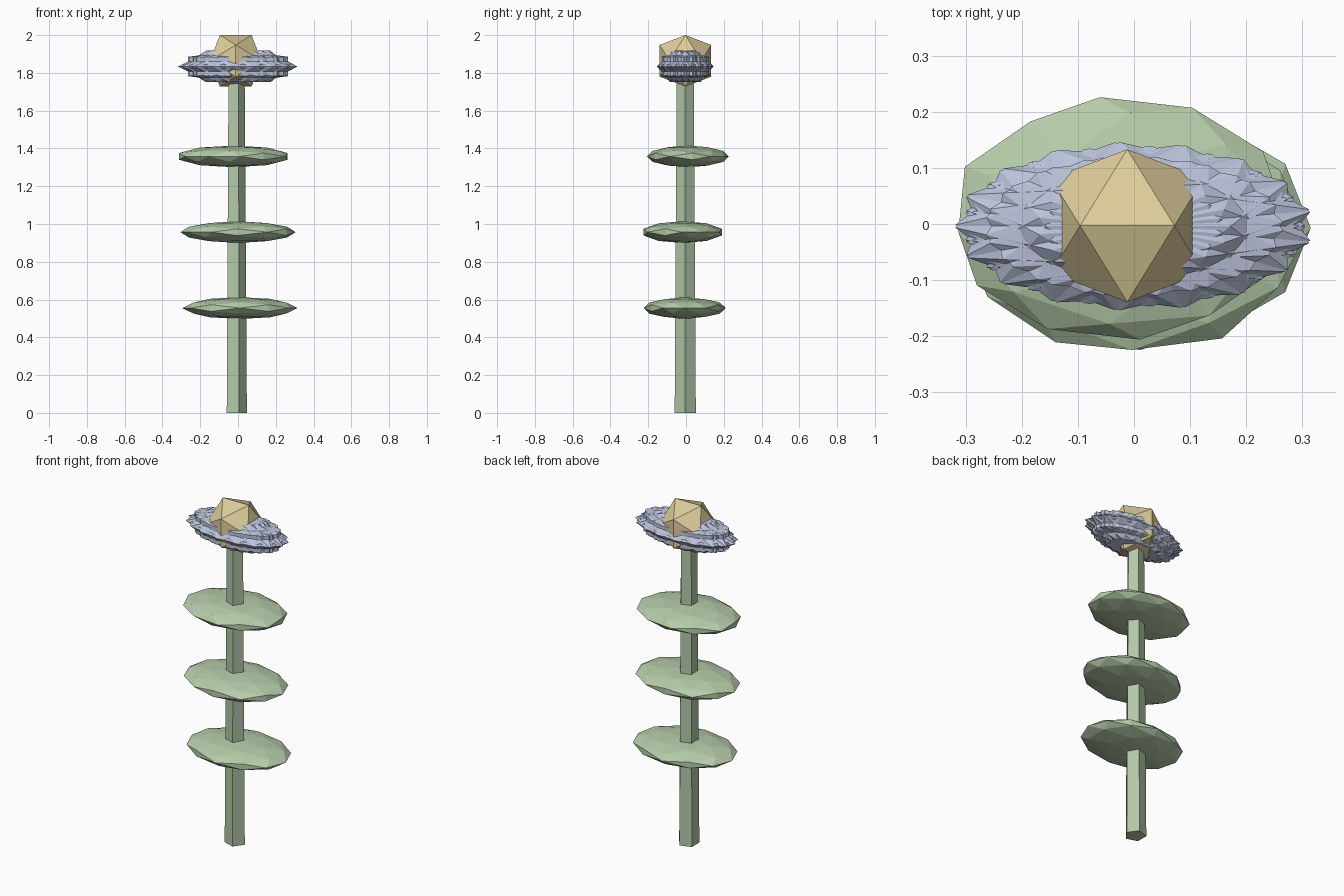
import bpy, bmesh, math
from mathutils import Matrix, Vector

if "Cube" in bpy.data.objects:
    bpy.data.objects.remove(bpy.data.objects["Cube"])

CX, CY = -0.012, -0.004   # stem axis


def material(name, rgb):
    m = bpy.data.materials.new(name)
    m.diffuse_color = (*rgb, 1)
    m.use_nodes = True
    m.node_tree.nodes["Principled BSDF"].inputs["Base Color"].default_value = m.diffuse_color
    return m


def finish(bm, name, mat):
    bmesh.ops.recalc_face_normals(bm, faces=bm.faces[:])
    me = bpy.data.meshes.new(name)
    bm.to_mesh(me)
    bm.free()
    me.materials.append(mat)
    ob = bpy.data.objects.new(name, me)
    bpy.context.collection.objects.link(ob)
    return ob


def ico(name, mat, centre, radii, turn=0, divide=False):
    """Icosahedron with an edge on top, turned about z, then stretched."""
    p = (1 + 5 ** 0.5) / 2
    bm = bmesh.new()
    for s in (-1, 1):
        for t in (-p, p):
            for co in ((s, 0, t), (0, t, s), (t, s, 0)):
                bm.verts.new(Vector(co).normalized())
    bmesh.ops.convex_hull(bm, input=bm.verts[:])
    if divide:
        bmesh.ops.subdivide_edges(bm, edges=bm.edges[:], cuts=1, use_grid_fill=True)
        for v in bm.verts:
            v.co.normalize()
    bm.transform(Matrix.Translation(centre) @ Matrix.Diagonal((*radii, 1))
                 @ Matrix.Rotation(math.radians(turn), 4, 'Z'))
    return finish(bm, name, mat)


stem_green = material("stem_green", (0.45, 0.58, 0.39))
leaf_green = material("leaf_green", (0.47, 0.61, 0.40))
blue = material("petal_blue", (0.50, 0.55, 0.71))
gold = material("centre_gold", (0.74, 0.62, 0.33))

# Five-sided tapering stem, one corner towards +x
bm = bmesh.new()
rings = []
for r, z in ((0.059, 0.0), (0.047, 1.83)):
    rings.append([bm.verts.new((CX + r * math.cos(k * math.tau / 5),
                                CY + r * math.sin(k * math.tau / 5), z)) for k in range(5)])
for k in range(5):
    j = (k + 1) % 5
    bm.faces.new((rings[0][k], rings[0][j], rings[1][j], rings[1][k]))
for ring in rings:
    bm.faces.new(ring)
finish(bm, "stem", stem_green)

# Three flat leaves
for name, centre, turn in (("lower_leaf", (0.010, -0.007, 0.555), 0),
                           ("middle_leaf", (0.0, -0.0175, 0.957), 31),
                           ("upper_leaf", (-0.025, 0.010, 1.358), 65)):
    ico(name, leaf_green, centre, (0.305, 0.2175, 0.0575), turn, True)

# Spiky ring of overlapping petals
N, OUT = 17, 0.008
for k in range(N):
    a = k * math.tau / N
    ico(f"petal_{k + 1}", blue,
        (OUT * math.cos(a), CY + OUT * 0.5 * math.sin(a), 1.834),
        (0.312, 0.147, 0.098), math.degrees(a))

# Flower centre
ico("flower_centre", gold, (CX, CY + 0.001, 1.864), (0.16, 0.16, 0.16))
